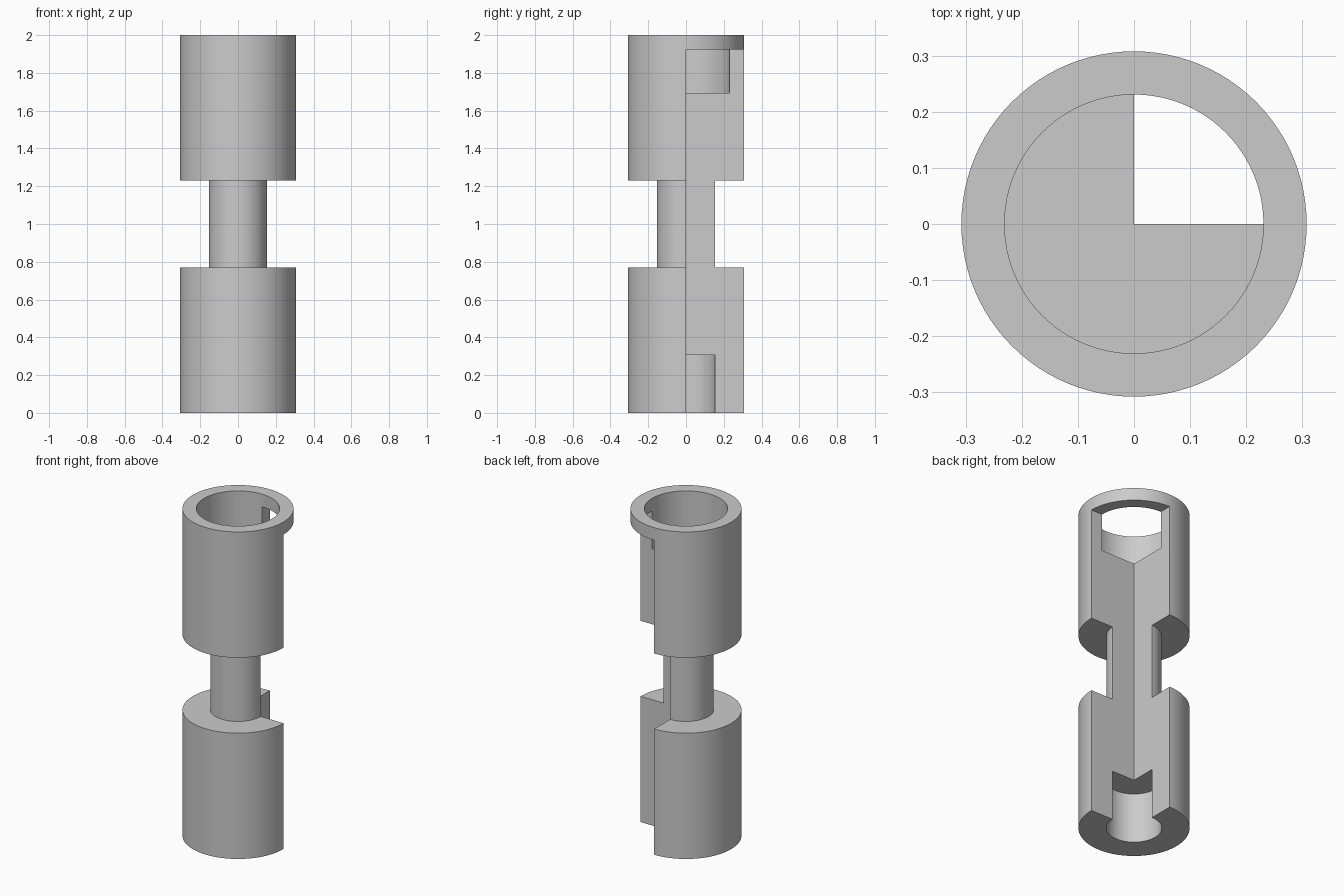
import bpy, bmesh, math

cube = bpy.data.objects.get("Cube")
if cube:
    bpy.data.objects.remove(cube, do_unlink=True)

U = 2 / 13          # base module of the design: overall height is 13 modules
U = U / 2           # work in half modules
STEPS_PER_QUARTER = 24

grey = bpy.data.materials.new("light_grey")
colour = (0.6, 0.6, 0.6, 1)
grey.use_nodes = True
grey.diffuse_color = colour
grey.node_tree.nodes["Principled BSDF"].inputs["Base Color"].default_value = colour


def ring_point(r, z, angle):
    return (r * U * math.cos(angle), r * U * math.sin(angle), z * U)


def sweep(bm, profile, start, quarters):
    """Turn an open (radius, height) profile about z."""
    steps = quarters * STEPS_PER_QUARTER
    rows = []
    for i in range(steps + 1):
        a = start + quarters * math.pi / 2 * i / steps
        rows.append([bm.verts.new(ring_point(r, z, a)) for r, z in profile])
    for a, b in zip(rows, rows[1:]):
        for j in range(len(profile) - 1):
            bm.faces.new((a[j], b[j], b[j + 1], a[j + 1]))


# Half section, from the bottom bore, up the outside, into the top cup
lower = [(0, 4), (2, 4), (2, 0), (4, 0), (4, 10), (2, 10), (2, 16), (4, 16), (4, 25)]
rim = [(4, 26), (3, 26)]
cup = [(3, 25), (3, 22), (0, 22)]

bm = bmesh.new()
# Three-quarter body, and the rim bridging the open quarter
sweep(bm, lower + rim + cup, math.pi / 2, 3)
sweep(bm, [lower[-1]] + rim + [cup[0], lower[-1]], 0, 1)
# Flat section faces on both sides of the open quarter
for angle in (0, math.pi / 2):
    bm.faces.new([bm.verts.new(ring_point(r, z, angle)) for r, z in lower + cup])
bmesh.ops.remove_doubles(bm, verts=bm.verts, dist=1e-5)
bmesh.ops.recalc_face_normals(bm, faces=bm.faces)

mesh = bpy.data.meshes.new("cutaway_spool")
bm.to_mesh(mesh)
bm.free()
mesh.materials.append(grey)
spool = bpy.data.objects.new("cutaway_spool", mesh)
bpy.context.collection.objects.link(spool)

bpy.ops.object.select_all(action="DESELECT")
spool.select_set(True)
bpy.context.view_layer.objects.active = spool
bpy.ops.object.shade_smooth_by_angle(angle=math.radians(30))
